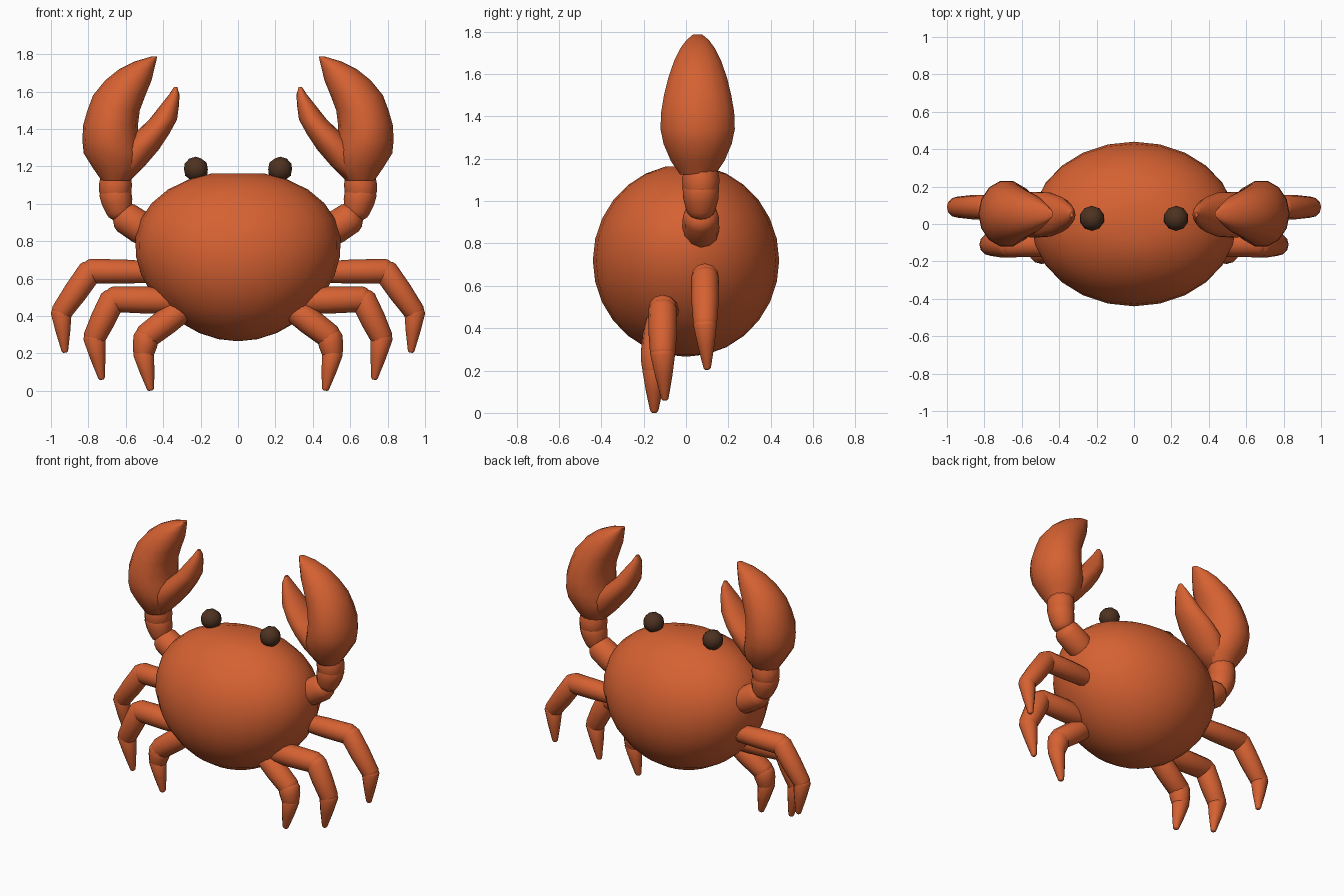
import bpy, bmesh, math
from mathutils import Vector

if "Cube" in bpy.data.objects:
    bpy.data.objects.remove(bpy.data.objects["Cube"])


def material(name, rgb):
    m = bpy.data.materials.new(name)
    m.diffuse_color = (*rgb, 1)
    m.use_nodes = True
    m.node_tree.nodes["Principled BSDF"].inputs["Base Color"].default_value = m.diffuse_color
    return m


SHELL = material("orange shell", (0.67, 0.12, 0.032))
EYE = material("dark brown eye", (0.075, 0.032, 0.015))


def finish(bm, name, mat, mirror=True, angle=50):
    bmesh.ops.recalc_face_normals(bm, faces=bm.faces)
    me = bpy.data.meshes.new(name)
    bm.to_mesh(me)
    bm.free()
    me.materials.append(mat)
    ob = bpy.data.objects.new(name, me)
    bpy.context.collection.objects.link(ob)
    bpy.ops.object.select_all(action='DESELECT')
    ob.select_set(True)
    bpy.context.view_layer.objects.active = ob
    bpy.ops.object.shade_smooth_by_angle(angle=math.radians(angle))
    if mirror:
        ob.modifiers.new("mirror", 'MIRROR').use_axis[0] = True
    return ob


def skin(bm, rings):
    """Join rings of points into a closed capped surface."""
    rows = [[bm.verts.new(p) for p in r] for r in rings]
    n = len(rows[0])
    for a, b in zip(rows, rows[1:]):
        for i in range(n):
            j = (i + 1) % n
            bm.faces.new((a[i], a[j], b[j], b[i]))
    bm.faces.new(rows[0])
    bm.faces.new(rows[-1])


def segment(bm, p0, p1, r0, r1, n=12):
    """Tapered limb segment with rounded ends and a slight bulge."""
    p0, p1 = Vector(p0), Vector(p1)
    d = (p1 - p0).normalized()
    u = Vector((0, 1, 0))
    u = (u - d * u.dot(d)).normalized()
    v = d.cross(u)
    mid = (r0 + r1) / 2 * 1.06
    stations = [(p0 - d * r0 * .6, r0 * .55), (p0 - d * r0 * .3, r0 * .87), (p0, r0),
                ((p0 + p1) / 2, mid), (p1, r1), (p1 + d * r1 * .3, r1 * .87),
                (p1 + d * r1 * .6, r1 * .55)]
    skin(bm, [[c + (u * math.cos(t) + v * math.sin(t)) * r
               for t in (2 * math.pi * i / n for i in range(n))] for c, r in stations])


def limb(name, points):
    bm = bmesh.new()
    for (x0, y0, z0, a), (x1, y1, z1, b) in zip(points, points[1:]):
        segment(bm, (x0, y0, z0), (x1, y1, z1), a, b)
    return finish(bm, name, SHELL)


def finger(name, rows, cy, n=14):
    """Claw part from rows of (z, inner x, outer x, half depth)."""
    bm = bmesh.new()
    skin(bm, [[((a + b) / 2 + (b - a) / 2 * math.cos(t), cy + d * math.sin(t), z)
               for t in (2 * math.pi * i / n for i in range(n))] for z, a, b, d in rows])
    return finish(bm, name, SHELL)


# body: ellipsoid, wider towards the top and flattened on top
bm = bmesh.new()
bmesh.ops.create_uvsphere(bm, u_segments=24, v_segments=14, radius=1)
for v in bm.verts:
    x, y, z = v.co
    v.co = (x * .546 * (1 + .13 * z), y * .44, min(.72 + z * .455, 1.163))
finish(bm, "body", SHELL, mirror=False)

# eyes
bm = bmesh.new()
bmesh.ops.create_icosphere(bm, subdivisions=2, radius=.067)
bmesh.ops.translate(bm, verts=bm.verts, vec=(.225, .03, 1.185))
finish(bm, "eyes", EYE)

# claw arms
limb("claw_arm_lower", [(.44, .07, .82, .08), (.6, .07, .925, .085)])
limb("claw_arm_upper", [(.635, .07, .96, .07), (.657, .07, 1.06, .086), (.652, .07, 1.15, .08)])

# claws: large outer finger with palm, and small inner finger
finger("claw_outer_finger", [
    (1.125, .575, .73, .085), (1.19, .52, .775, .13), (1.27, .51, .825, .165),
    (1.34, .53, .832, .18), (1.42, .535, .828, .177), (1.5, .525, .805, .163),
    (1.58, .495, .775, .143), (1.66, .462, .71, .115), (1.72, .448, .635, .085),
    (1.76, .438, .555, .055), (1.787, .432, .465, .022)], .055)
finger("claw_inner_finger", [
    (1.13, .57, .66, .06), (1.2, .5, .66, .105), (1.29, .423, .64, .125),
    (1.37, .37, .56, .12), (1.45, .326, .475, .095), (1.53, .315, .412, .065),
    (1.585, .313, .368, .04), (1.625, .325, .342, .014)], .05)

# walking legs
limb("upper_leg", [(.42, .09, .635, .055), (.79, .09, .64, .066),
                   (.945, .09, .42, .056), (.926, .1, .215, .018)])
limb("middle_leg", [(.3, -.1, .48, .068), (.67, -.11, .49, .068),
                    (.768, -.11, .285, .06), (.73, -.1, .07, .018)])
limb("lower_leg", [(.28, -.12, .45, .068), (.49, -.145, .29, .068),
                   (.505, -.15, .2, .056), (.468, -.15, .013, .02)])
